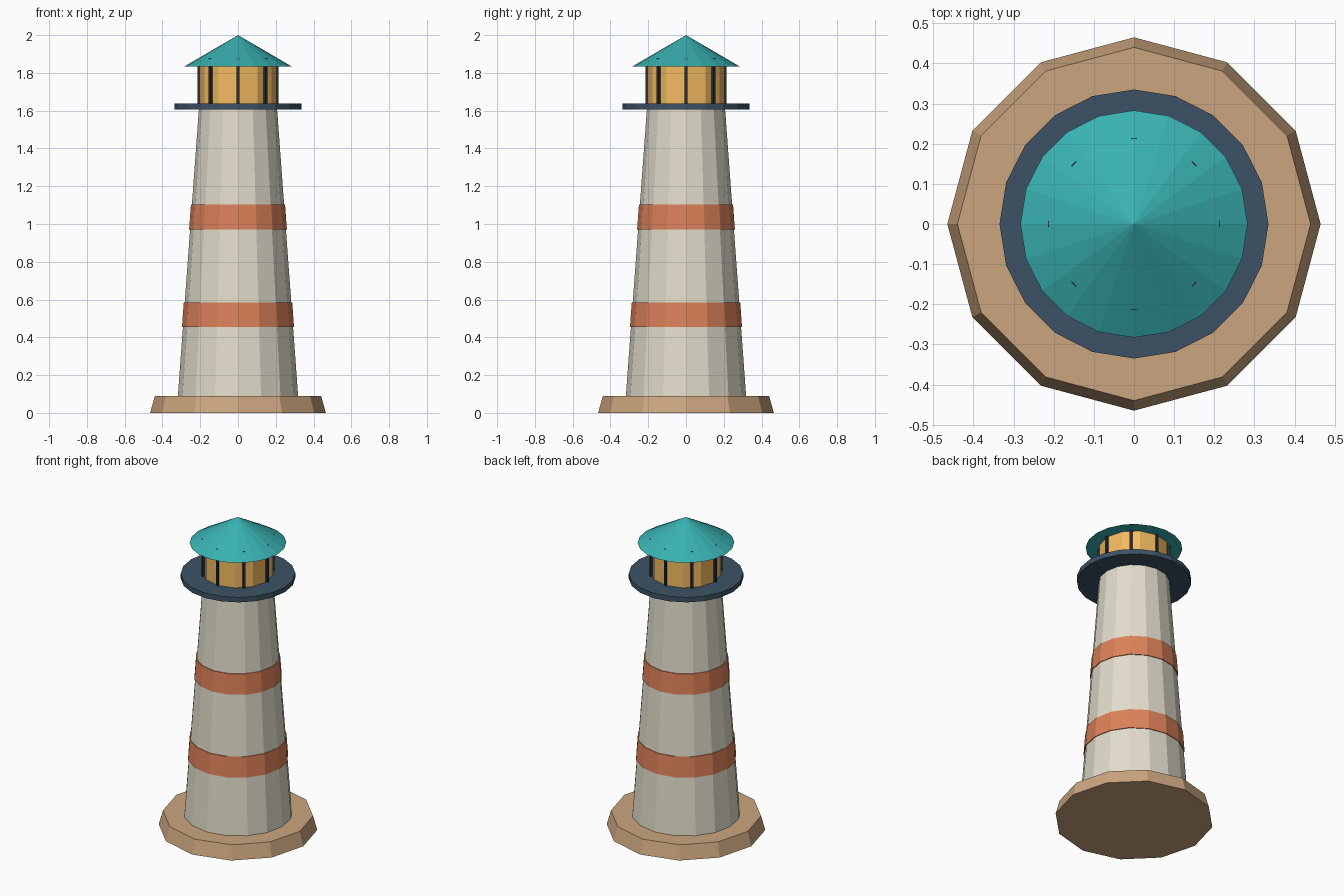
import bpy
from math import cos, sin, pi, radians

if "Cube" in bpy.data.objects:
    bpy.data.objects.remove(bpy.data.objects["Cube"])


def material(name, rgb):
    m = bpy.data.materials.new(name)
    m.diffuse_color = (*rgb, 1)
    m.use_nodes = True
    m.node_tree.nodes["Principled BSDF"].inputs["Base Color"].default_value = m.diffuse_color
    return m


STONE = material("sandstone", (0.60, 0.38, 0.21))
WHITE = material("cream", (0.76, 0.72, 0.60))
RED = material("coral", (0.72, 0.22, 0.10))
NAVY = material("navy", (0.045, 0.085, 0.13))
GLASS = material("amber", (0.90, 0.50, 0.12))
TEAL = material("teal", (0.04, 0.44, 0.44))
DARK = material("dark_metal", (0.02, 0.025, 0.03))


def frustum(name, sides, r1, r2, z1, z2, mat):
    bpy.ops.mesh.primitive_cone_add(vertices=sides, radius1=r1, radius2=r2,
                                    depth=z2 - z1, location=(0, 0, (z1 + z2) / 2))
    ob = bpy.context.object
    ob.name = name
    ob.data.materials.append(mat)
    return ob


# Tapered tower: radius at a given height
Z0, Z1, R0, R1 = 0.08, 1.61, 0.319, 0.207


def tower_radius(z):
    return R0 + (R1 - R0) * (z - Z0) / (Z1 - Z0)


frustum("base", 12, 0.465, 0.44, 0, 0.09, STONE)
frustum("tower", 16, R0, R1, Z0, Z1, WHITE)

# Painted bands, sitting just proud of the wall
for name, a, b in (("lower_band", 0.455, 0.585), ("upper_band", 0.972, 1.102)):
    frustum(name, 16, tower_radius(a) + 0.005, tower_radius(b) + 0.005, a, b, RED)

# Gallery deck, lantern room and roof
frustum("gallery", 20, 0.335, 0.335, 1.605, 1.637, NAVY)
frustum("lantern_glass", 12, 0.205, 0.205, 1.63, 1.84, GLASS)
frustum("roof", 20, 0.283, 0, 1.835, 2.0, TEAL)

# Window bars around the lantern
for i in range(8):
    a = i * pi / 4
    bpy.ops.mesh.primitive_cube_add(size=1, location=(0.206 * cos(a), 0.206 * sin(a), 1.754),
                                    rotation=(0, 0, a))
    bar = bpy.context.object
    bar.name = f"lantern_bar_{i + 1}"
    bar.scale = (0.016, 0.016, 0.244)
    bar.data.materials.append(DARK)
